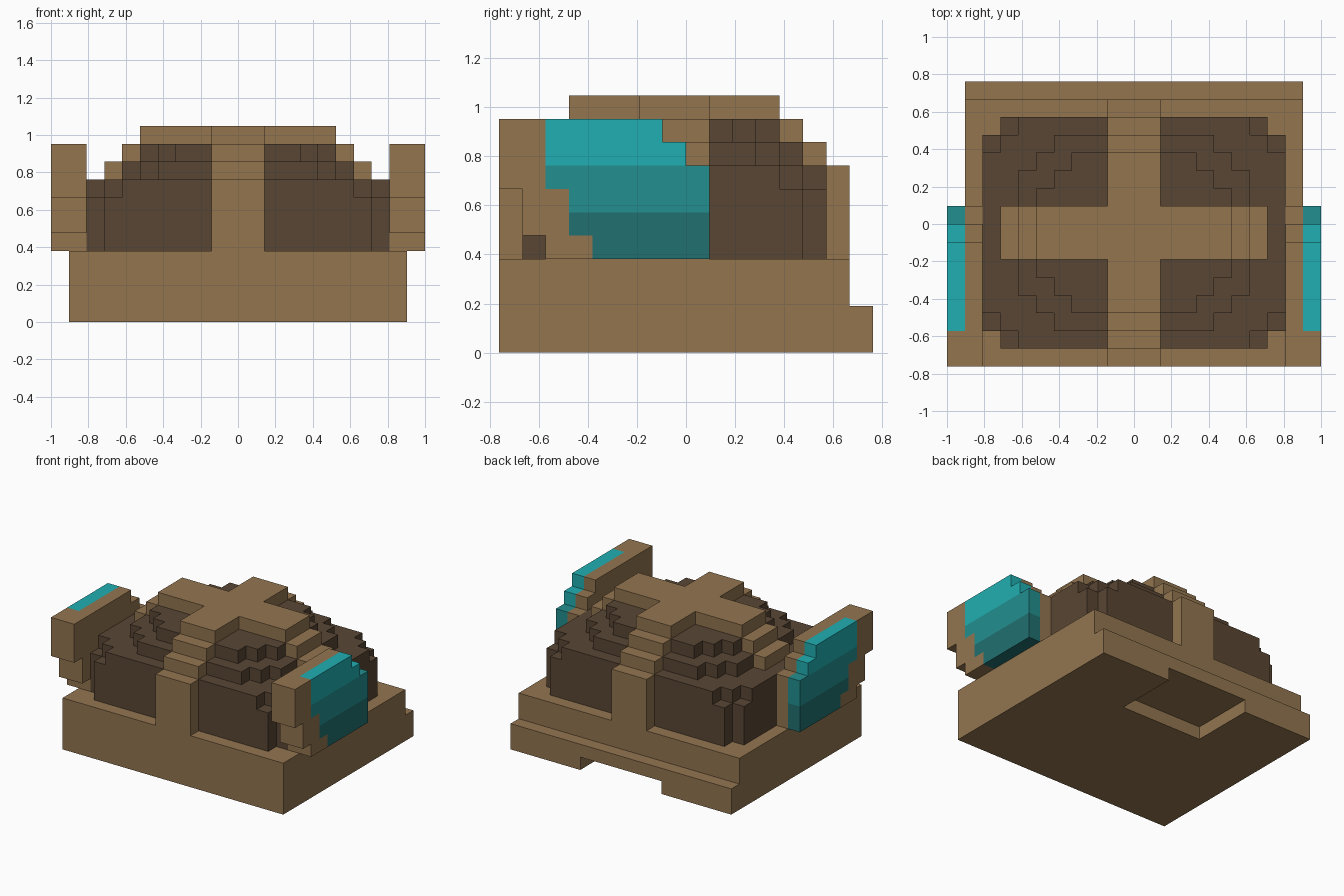
import bpy
import bmesh

old = bpy.data.objects.get("Cube")
if old:
    bpy.data.objects.remove(old, do_unlink=True)

U = 2 / 21          # one block
MID_Y = -0.5        # centre of the dome along y, in blocks


def material(name, rgb):
    """Flat colour given as 8-bit sRGB."""
    linear = [((c / 255 + 0.055) / 1.055) ** 2.4 for c in rgb]
    mat = bpy.data.materials.new(name)
    mat.use_nodes = True
    mat.diffuse_color = (*linear, 1)
    bsdf = mat.node_tree.nodes["Principled BSDF"]
    bsdf.inputs["Base Color"].default_value = (*linear, 1)
    bsdf.inputs["Roughness"].default_value = 0.9
    return mat


TAN = material("tan", (147, 117, 79))
BROWN = material("dark brown", (89, 70, 52))
TEAL_LIGHT = material("light teal", (33, 175, 178))
TEAL_MID = material("mid teal", (35, 143, 143))
TEAL_DARK = material("dark teal", (33, 112, 112))


def prism(name, outline, axis, lo, hi, mat):
    """Extrude a 2D outline (in blocks) along an axis from lo to hi."""
    place = {
        "x": lambda a, b, t: (t, a, b),
        "y": lambda a, b, t: (a, t, b),
        "z": lambda a, b, t: (a, b, t),
    }[axis]
    bm = bmesh.new()
    rings = [[bm.verts.new([c * U for c in place(a, b, t)]) for a, b in outline]
             for t in (lo, hi)]
    bm.faces.new(rings[0])
    bm.faces.new(rings[1])
    n = len(outline)
    for i in range(n):
        j = (i + 1) % n
        bm.faces.new((rings[0][i], rings[0][j], rings[1][j], rings[1][i]))
    bmesh.ops.recalc_face_normals(bm, faces=bm.faces)
    mesh = bpy.data.meshes.new(name)
    bm.to_mesh(mesh)
    bm.free()
    mesh.materials.append(mat)
    obj = bpy.data.objects.new(name, mesh)
    bpy.context.collection.objects.link(obj)
    return obj


def stepped_plan(steps):
    """Rounded-off block outline from (half width, half depth) steps."""
    q = [steps[0]]
    for (_, d0), (w1, d1) in zip(steps, steps[1:]):
        q += [(w1, d0), (w1, d1)]
    pts = (q + [(-x, y) for x, y in reversed(q)]
           + [(-x, -y) for x, y in q] + [(x, -y) for x, y in reversed(q)])
    return [(x, y + MID_Y) for x, y in pts]


def stepped_arch(bottom, steps, centre):
    """Symmetric staircase profile from (half width, top) steps."""
    half, z = [], bottom
    for w, top in steps:
        half += [(w, z), (w, top)]
        z = top
    return ([(centre + w, h) for w, h in half]
            + [(centre - w, h) for w, h in reversed(half)])


# Base with a lower rear ledge and a slot cut under the back
base = prism("base", [(-8, 0), (8, 0), (8, 2), (7, 2), (7, 4), (-8, 4)],
             "x", -9.5, 9.5, TAN)
slot = prism("slot_cutter", [(3, -1), (9, -1), (9, 1), (3, 1)],
             "x", -3.5, 3.5, TAN)
slot.hide_render = True
cut = base.modifiers.new("slot", "BOOLEAN")
cut.operation = "DIFFERENCE"
cut.solver = "EXACT"
cut.object = slot
bpy.context.view_layer.objects.active = base
bpy.ops.object.modifier_apply(modifier=cut.name)
bpy.data.objects.remove(slot, do_unlink=True)

# Dome of stacked stepped layers
layers = [
    (4, 7, [(8.5, 5.5), (7.5, 6.5)]),
    (7, 8, [(8.5, 4.5), (7.5, 5.5), (6.5, 6.5)]),
    (8, 9, [(6.5, 3.5), (5.5, 4.5), (4.5, 5.5)]),
    (9, 10, [(5.5, 2.5), (4.5, 3.5), (3.5, 4.5)]),
]
for i, (lo, hi, steps) in enumerate(layers, 1):
    prism(f"dome_layer_{i}", stepped_plan(steps), "z", lo, hi, BROWN)

# Crossing bands over the dome
prism("lengthwise_band",
      stepped_arch(4, [(7.5, 8), (6.5, 9), (5.5, 10), (4.5, 11)], MID_Y),
      "x", -1.5, 1.5, TAN)
prism("crosswise_band",
      stepped_arch(8, [(7.5, 9), (6.5, 10), (5.5, 11)], 0),
      "y", MID_Y - 1.5, MID_Y + 1.5, TAN)

# Side fins: leading edge, inner lining and banded teal outer panel
front_edge = [(-6, 4), (-6, 5), (-7, 5), (-7, 7), (-8, 7), (-8, 10)]
inner_edge = [(-6, 10), (-6, 7), (-5, 7), (-5, 5), (-4, 5), (-4, 4)]
rear_edge = [(-1, 10), (-1, 9), (0, 9), (0, 8), (1, 8), (1, 4)]
bands = [
    ("lower", TEAL_DARK, [(-4, 4), (-4, 5), (-5, 5), (-5, 6), (1, 6), (1, 4)]),
    ("middle", TEAL_MID, [(-5, 6), (-5, 7), (-6, 7), (-6, 8), (1, 8), (1, 6)]),
    ("upper", TEAL_LIGHT,
     [(-6, 8), (-6, 10), (-1, 10), (-1, 9), (0, 9), (0, 8)]),
]
for side, s in (("left", 1), ("right", -1)):
    prism(f"{side}_fin_lining", front_edge + rear_edge, "x", s * 8.5, s * 9.5, TAN)
    prism(f"{side}_fin_front", front_edge + inner_edge, "x", s * 9.5, s * 10.5, TAN)
    for label, mat, outline in bands:
        prism(f"{side}_fin_{label}_panel", outline, "x", s * 9.5, s * 10.5, mat)
